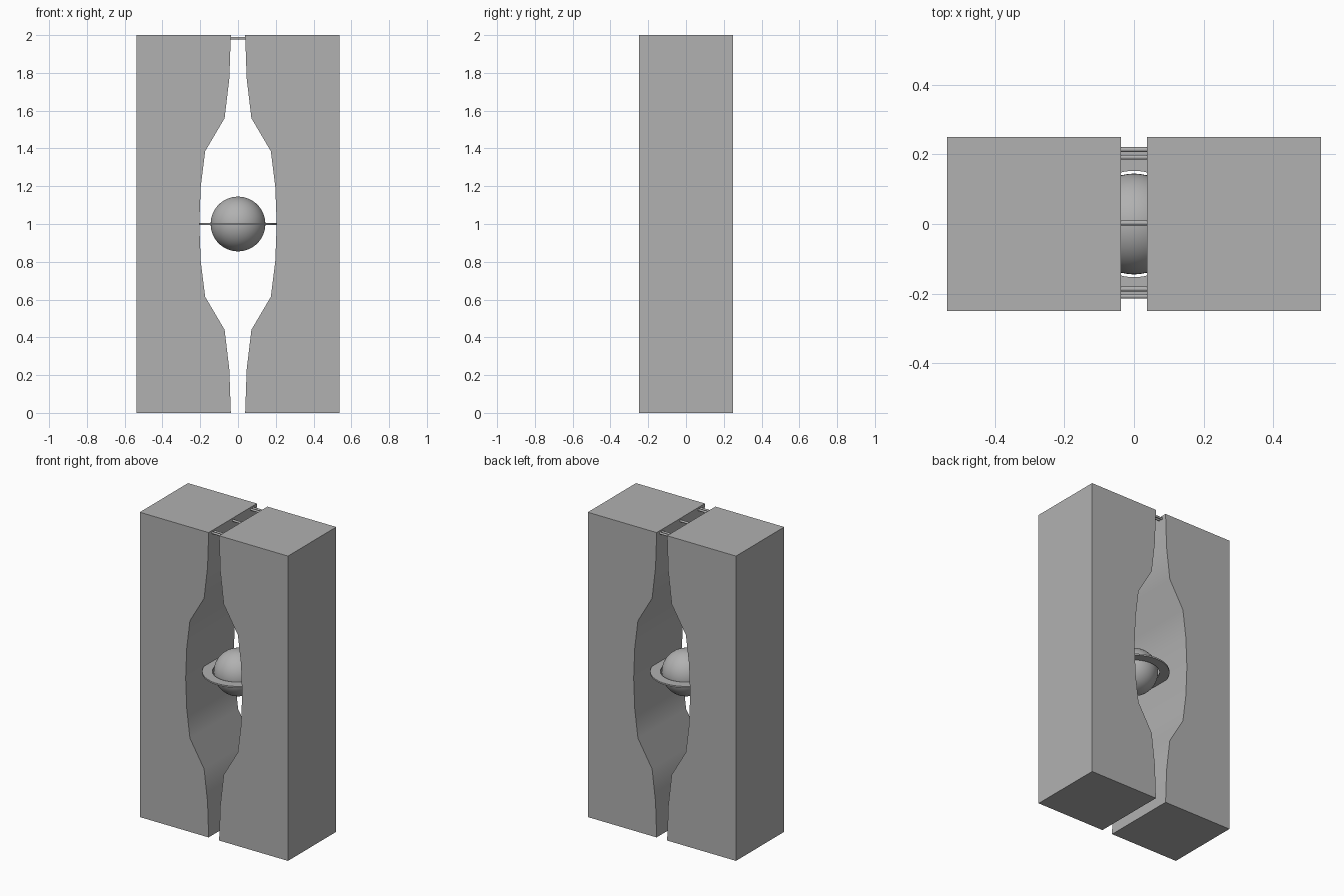
import bpy, bmesh, math

if "Cube" in bpy.data.objects:
    bpy.data.objects.remove(bpy.data.objects["Cube"])

grey = bpy.data.materials.new("dark_grey")
grey.diffuse_color = (0.44, 0.44, 0.44, 1)
grey.use_nodes = True
grey.node_tree.nodes["Principled BSDF"].inputs["Base Color"].default_value = grey.diffuse_color


def finish(name, bm):
    bmesh.ops.recalc_face_normals(bm, faces=bm.faces[:])
    mesh = bpy.data.meshes.new(name)
    bm.to_mesh(mesh)
    bm.free()
    mesh.materials.append(grey)
    ob = bpy.data.objects.new(name, mesh)
    bpy.context.collection.objects.link(ob)
    bpy.ops.object.select_all(action='DESELECT')
    ob.select_set(True)
    bpy.context.view_layer.objects.active = ob
    bpy.ops.object.shade_smooth_by_angle(angle=math.radians(30))
    return ob


# Inner edge of a half block: lower part, mirrored about mid height
lower = [(0.038, 0), (0.046, 0.23), (0.071, 0.44), (0.174, 0.615), (0.197, 0.8)]
inner = lower + [(0.205, 1.0)] + [(x, 2 - z) for x, z in reversed(lower)]


def half_block(name, side):
    bm = bmesh.new()
    outline = inner + [(0.538, 2), (0.538, 0)]
    face = bm.faces.new([bm.verts.new((side * x, -0.25, z)) for x, z in outline])
    out = bmesh.ops.extrude_face_region(bm, geom=[face])
    verts = [v for v in out['geom'] if isinstance(v, bmesh.types.BMVert)]
    bmesh.ops.translate(bm, verts=verts, vec=(0, 0.5, 0))
    finish(name, bm)


half_block("left_block", -1)
half_block("right_block", 1)

# Floating ball in the opening
bm = bmesh.new()
bmesh.ops.create_uvsphere(bm, u_segments=48, v_segments=24, radius=0.145)
finish("ball", bm).location = (0, 0, 1)

# Flat ring around the ball, its sides set into the walls
bm = bmesh.new()
section = [(0.153, -0.005), (0.213, -0.005), (0.213, 0.005), (0.153, 0.005)]
n = 64
loops = []
for i in range(n):
    a = 2 * math.pi * i / n
    loops.append([bm.verts.new((r * math.cos(a), r * math.sin(a), z)) for r, z in section])
for i in range(n):
    p, q = loops[i], loops[(i + 1) % n]
    for k in range(4):
        m = (k + 1) % 4
        bm.faces.new((p[k], q[k], q[m], p[m]))
finish("ring", bm).location = (0, 0, 1)

# Thin bars bridging the gap at the top
for i, y in enumerate((-0.208, -0.187, 0.003, 0.192, 0.214)):
    bm = bmesh.new()
    bmesh.ops.create_cone(bm, cap_ends=True, segments=16, radius1=0.007,
                          radius2=0.007, depth=0.1)
    bar = finish(f"top_bar_{i + 1}", bm)
    bar.rotation_euler = (0, math.pi / 2, 0)
    bar.location = (0, y, 1.983)
